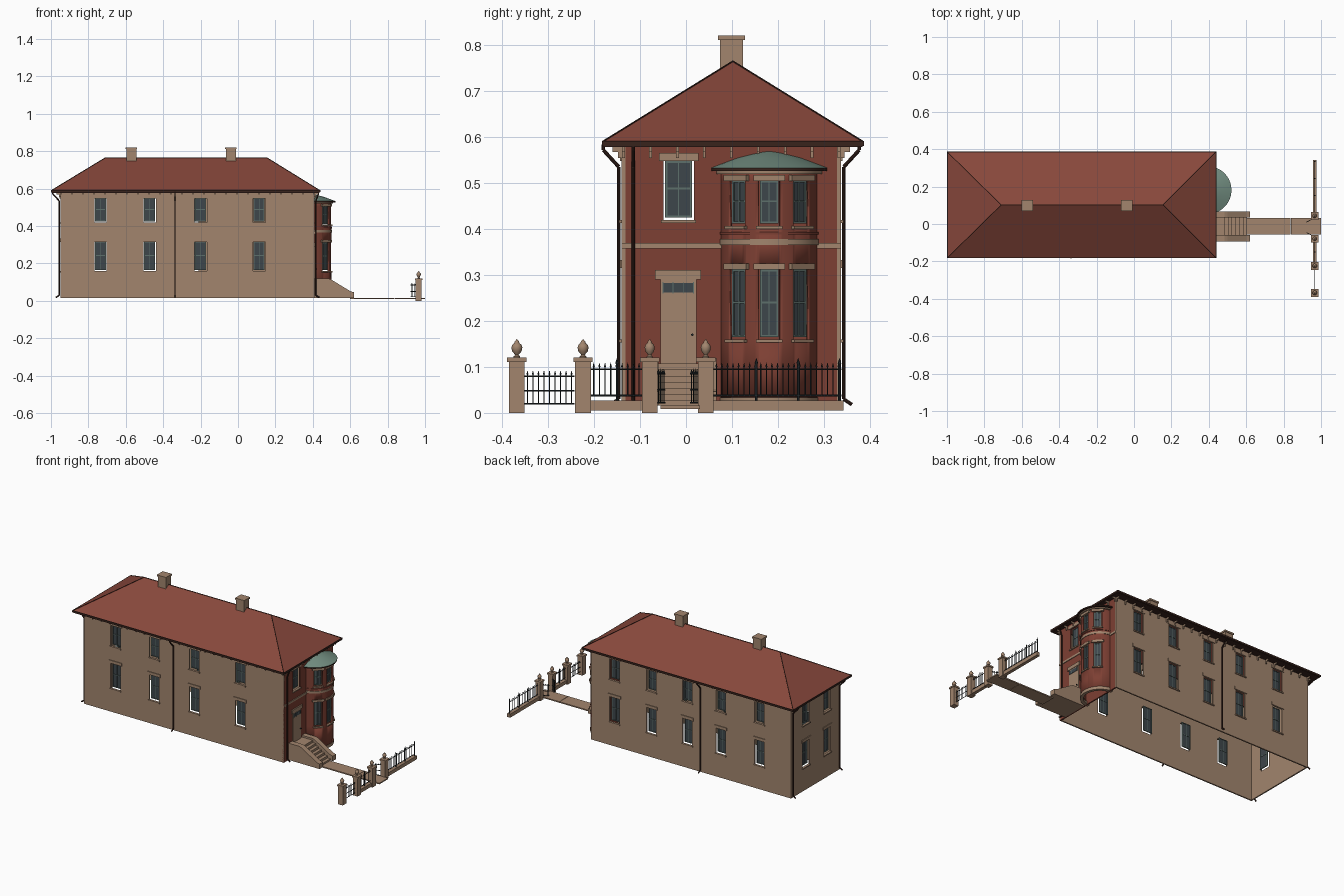
import bpy, bmesh
from math import pi, cos, sin, radians
from mathutils import Matrix, Vector

cube = bpy.data.objects.get("Cube")
if cube:
    bpy.data.objects.remove(cube)


def material(name, r, g, b):
    m = bpy.data.materials.new(name)
    m.use_nodes = True
    m.diffuse_color = (r, g, b, 1)
    m.node_tree.nodes["Principled BSDF"].inputs["Base Color"].default_value = (r, g, b, 1)
    return m


stone = material("sandstone", 0.36, 0.235, 0.155)
brick = material("red_brick", 0.205, 0.05, 0.033)
tile = material("roof_tile", 0.245, 0.064, 0.044)
copper = material("green_copper", 0.17, 0.27, 0.22)
glass = material("dark_glass", 0.048, 0.061, 0.07)
sash = material("sash_paint", 0.11, 0.16, 0.145)
metal = material("brown_metal", 0.04, 0.017, 0.012)
iron = material("black_iron", 0.015, 0.021, 0.024)

parts = {}


def part(name, mat):
    if name not in parts:
        parts[name] = (bmesh.new(), mat)
    return parts[name][0]


def box(name, mat, lo, hi, M=Matrix()):
    size = [b - a for a, b in zip(lo, hi)]
    mid = [(a + b) / 2 for a, b in zip(lo, hi)]
    bmesh.ops.create_cube(part(name, mat), size=1,
                          matrix=M @ Matrix.Translation(mid) @ Matrix.Diagonal((*size, 1)))


def rod(name, mat, a, b, r, r2=None, seg=6):
    a, b = Vector(a), Vector(b)
    turn = (b - a).to_track_quat('Z', 'Y').to_matrix().to_4x4()
    bmesh.ops.create_cone(part(name, mat), cap_ends=True, segments=seg, radius1=r,
                          radius2=r if r2 is None else r2, depth=(b - a).length,
                          matrix=Matrix.Translation((a + b) / 2) @ turn)


def pipe(name, mat, pts, r):
    for a, b in zip(pts, pts[1:]):
        rod(name, mat, a, b, r, seg=10)


def lathe(name, mat, profile, x, y, a0=0, a1=2 * pi, seg=16):
    bm = part(name, mat)
    rings = []
    for i in range(seg + 1):
        a = a0 + (a1 - a0) * i / seg
        rings.append([bm.verts.new((x + r * cos(a), y + r * sin(a), z)) for r, z in profile])
    for p, q in zip(rings, rings[1:]):
        for k in range(len(profile) - 1):
            bm.faces.new((p[k], q[k], q[k + 1], p[k + 1]))
    bmesh.ops.remove_doubles(bm, verts=bm.verts, dist=0.0001)


def prism(name, mat, pts, y0, y1):
    bm = part(name, mat)
    near = bm.faces.new([bm.verts.new((x, y0, z)) for x, z in pts])
    out = bmesh.ops.extrude_face_region(bm, geom=[near])["geom"]
    bmesh.ops.translate(bm, vec=(0, y1 - y0, 0), verts=[v for v in out if isinstance(v, bmesh.types.BMVert)])
    bm.faces.new([v for v in reversed(near.verts)]) if not near.is_valid else None
    bmesh.ops.recalc_face_normals(bm, faces=bm.faces)


def facing(x, y, angle):
    # local axes: u along the wall, v outward, z up
    c, s = cos(angle), sin(angle)
    return Matrix(((-s, c, 0, x), (c, s, 0, y), (0, 0, 1, 0), (0, 0, 0, 1)))


def panel(name, mat, us, z0, z1, holes, place):
    # wall sheet on a grid, leaving out the cells that fall in an opening
    us = sorted(set(us) | {u for h in holes for u in h[:2]})
    zs = sorted({z0, z1} | {z for h in holes for z in h[2:]})
    bm = part(name, mat)
    grid = [[bm.verts.new(place(u, z)) for z in zs] for u in us]
    for i in range(len(us) - 1):
        for j in range(len(zs) - 1):
            u, z = (us[i] + us[i + 1]) / 2, (zs[j] + zs[j + 1]) / 2
            if not any(a < u < b and c < z < d for a, b, c, d in holes):
                bm.faces.new((grid[i][j], grid[i + 1][j], grid[i + 1][j + 1], grid[i][j + 1]))


def window(M, u, z0, z1, w, deep=0.016, head=0.018):
    h, v = w / 2 - 0.006, -deep
    b, t = z0 + 0.005, z1
    m = (b + t) / 2
    box("window_glass", glass, (u - h, v - 0.002, b), (u + h, v, t), M)
    for s in (-1, 1):
        box("window_sashes", sash, (u + s * h - 0.0025, v - 0.004, b), (u + s * h + 0.0025, v + 0.003, t), M)
    for z in (b, m, t - 0.004):
        box("window_sashes", sash, (u - h, v - 0.004, z), (u + h, v + 0.003, z + 0.004), M)
    box("window_sashes", sash, (u - 0.0012, v - 0.003, b), (u + 0.0012, v + 0.002, t), M)
    box("window_lintels", stone, (u - w / 2 - 0.01, -0.008, z1), (u + w / 2 + 0.01, 0.004, z1 + head), M)
    box("window_sills", stone, (u - w / 2 - 0.005, -0.008, z0 - 0.007), (u + w / 2 + 0.005, 0.006, z0), M)


# Main walls with window openings
X0, X1, Y0, Y1, BASE, TOP = -0.95, 0.41, -0.14, 0.337, 0.016, 0.582
rows = ((0.16, 0.315), (0.42, 0.548))
W = 0.066
sides = (
    ("front_wall", stone, facing(0, Y0, -pi / 2), X0, X1, (-0.735, -0.472, -0.2, 0.113), rows),
    ("back_wall", stone, facing(0, Y1, pi / 2), -X1, -X0, (-0.25, 0, 0.245, 0.472, 0.735), rows),
    ("rear_end_wall", stone, facing(X0, 0, pi), -Y1, -Y0, (-0.19, 0.016), rows),
    ("entrance_wall", brick, facing(X1, 0, 0), Y0, Y1, (-0.016,), rows[1:]),
)
for name, mat, M, u0, u1, cols, levels in sides:
    holes = [(u - W / 2, u + W / 2, a, b) for u in cols for a, b in levels]
    panel(name, mat, (u0, u1), BASE, TOP, holes, lambda u, z: M @ Vector((u, 0, z)))
    for a, b in levels:
        for u in cols:
            window(M, u, a, b, W)
    # Eaves brackets
    n = round((u1 - u0) / 0.06)
    for i in range(n + 1):
        u = u0 + 0.004 + (u1 - u0 - 0.008) * i / n
        box("eaves_brackets", stone, (u - 0.003, -0.002, 0.555), (u + 0.003, 0.008, TOP), M)
        box("eaves_brackets", stone, (u - 0.003, 0.008, 0.568), (u + 0.003, 0.02, TOP), M)

# Hipped roof, ridge and gutters
E = (-0.997, 0.437, -0.18, 0.384)
bm = part("hipped_roof", tile)
c = [bm.verts.new((x, y, 0.591)) for x, y in ((E[0], E[2]), (E[1], E[2]), (E[1], E[3]), (E[0], E[3]))]
r0, r1 = bm.verts.new((-0.71, 0.102, 0.765)), bm.verts.new((0.155, 0.102, 0.765))
for f in ((c[0], c[1], r1, r0), (c[1], c[2], r1), (c[2], c[3], r0, r1), (c[3], c[0], r0)):
    bm.faces.new(f)
for a, b in ((c[0], r0), (c[3], r0), (c[1], r1), (c[2], r1), (r0, r1)):
    rod("ridge_caps", metal, a.co, b.co, 0.002)
for z0, z1, grow, inset in ((0.581, 0.592, 0.003, 0.008), (0.578, 0.583, 0, 0.05)):
    a, b, p, q = E[0] - grow, E[1] + grow, E[2] - grow, E[3] + grow
    for lo, hi in (((a, p), (b, p + inset)), ((a, q - inset), (b, q)),
                   ((a, p), (a + inset, q)), ((b - inset, p), (b, q))):
        box("gutters_and_soffit", metal, (*lo, z0), (*hi, z1))

# Chimneys
for x in (-0.57, -0.038):
    box("chimneys", stone, (x - 0.027, 0.074, 0.72), (x + 0.027, 0.124, 0.811))
    box("chimneys", stone, (x - 0.031, 0.07, 0.811), (x + 0.031, 0.128, 0.821))

# Downpipes with a kicked-out shoe
for x, y, angle in ((-0.337, Y0, -pi / 2), (X1, -0.115, 0), (X0, Y0 + 0.012, pi),
                    (X0, Y1 - 0.012, pi), (-0.337, Y1, pi / 2)):
    M = facing(x, y, angle)
    out = 0.04 if angle else 0.02
    pipe("downpipes", metal, [M @ Vector((0, v, z)) for v, z in
         ((0.024, 0.018), (0.006, 0.03), (0.006, 0.535), (out, 0.572), (out, 0.584))], 0.004)

# Round bay with three windows on each floor
BX, BY, BR = 0.393, 0.181, 0.106
bay_rows = ((0.16, 0.312, 0.013), (0.407, 0.505, 0.013))
bay_angles = [radians(a) for a in (-43, 0, 43)]
half = 0.024 / BR
panel("bay_wall", brick, [pi * i / 32 - pi / 2 for i in range(33)], 0.026, 0.528,
      [(a - half, a + half, z0, z1) for a in bay_angles for z0, z1, _ in bay_rows],
      lambda a, z: (BX + BR * cos(a), BY + BR * sin(a), z))
for a in bay_angles:
    M = facing(BX + BR * cos(a), BY + BR * sin(a), a)
    for z0, z1, head in bay_rows:
        window(M, 0, z0, z1, 0.048, 0.012, head)
for name, mat, r, z0, z1 in (("bay_base", stone, 0.108, 0.016, 0.034), ("bay_string_course", stone, 0.109, 0.365, 0.378),
                             ("bay_ledge", brick, 0.109, 0.388, 0.394), ("bay_cornice", stone, 0.116, 0.52, 0.528)):
    lathe(name, mat, ((0.09, z0), (r, z0), (r, z1), (0.09, z1), (0.09, z0)), BX, BY, -pi / 2, pi / 2, 32)
lathe("bay_roof_rim", metal, ((0.1, 0.526), (0.127, 0.526), (0.127, 0.533)), BX, BY, -pi / 2, pi / 2, 32)
lathe("bay_roof", copper, ((0.128, 0.533), (0.07, 0.555), (0, 0.573)), BX, BY, -pi / 2, pi / 2, 32)

# Entrance door, transom, lintel and string course
box("string_course", stone, (X1 - 0.002, Y0, 0.358), (X1 + 0.004, Y1, 0.37))
box("door", stone, (X1 - 0.002, -0.055, 0.108), (X1 + 0.004, 0.023, 0.29))
box("transom_glass", glass, (X1, -0.05, 0.262), (X1 + 0.006, 0.016, 0.283))
for y in (-0.05, -0.028, -0.006, 0.016):
    box("transom_bars", sash, (X1, y - 0.001, 0.26), (X1 + 0.007, y + 0.001, 0.285))
box("door_lintel", stone, (X1 - 0.002, -0.067, 0.29), (X1 + 0.007, 0.033, 0.311))
rod("door_handle", iron, (X1, 0.014, 0.17), (X1 + 0.012, 0.014, 0.17), 0.003)

# Entrance steps and sloping side walls
box("landing", stone, (X1, -0.06, BASE), (0.485, 0.034, 0.108))
for i in range(6):
    x = 0.485 + 0.02 * i
    box("steps", stone, (x, -0.06, BASE), (x + 0.02, 0.034, 0.094 - 0.0135 * i))
cheek = ((X1, BASE), (0.62, BASE), (0.62, 0.046), (0.6, 0.052), (0.5, 0.113), (0.485, 0.119), (X1, 0.119))
for i, (y0, y1) in enumerate(((-0.094, -0.06), (0.034, 0.066))):
    prism("step_side_wall_%d" % (i + 1), stone, cheek, y0, y1)

# Garden path
for x0, x1 in ((0.6, 0.838), (0.84, 1.0)):
    box("path", stone, (x0, -0.056, 0.009), (x1, 0.031, 0.016))

# Gate piers with urn finials
FX = 0.966
urn = ((0, 0.119), (0.6, 0.119), (0.6, 0.123), (0.3, 0.126), (0.85, 0.134), (1, 0.142),
       (0.85, 0.148), (0.45, 0.152), (0.4, 0.155), (0, 0.161))
for y, r in ((-0.368, 0.012), (-0.224, 0.012), (-0.079, 0.011), (0.043, 0.011)):
    box("gate_piers", stone, (FX - 0.016, y - 0.017, 0), (FX + 0.016, y + 0.017, 0.112))
    box("pier_caps", stone, (FX - 0.02, y - 0.021, 0.111), (FX + 0.02, y + 0.021, 0.12))
    lathe("urn_finials", stone, [(p * r, z) for p, z in urn], FX, y)

# Low garden walls
for y0, y1 in ((-0.207, -0.096), (0.06, 0.343)):
    box("garden_wall", stone, (FX - 0.01, y0, 0.005), (FX + 0.01, y1, 0.027))


def fence(name, p, q, n, bottom, top, rails):
    p, q = Vector((*p, 0)), Vector((*q, 0))
    up = Vector((0, 0, 1))
    for z in rails:
        rod(name, iron, p + up * z, q + up * z, 0.0018)
    for i in range(n):
        at = p.lerp(q, (i + 0.5) / n)
        rod(name, iron, at + up * bottom, at + up * (top - 0.01), 0.0012)
        rod(name, iron, at + up * (top - 0.01), at + up * top, 0.0024, 0)


# Railings, side gate and the open pair of gates
fence("left_railing", (FX, -0.207), (FX, -0.096), 9, 0.036, 0.11, (0.038, 0.095))
fence("right_railing", (FX, 0.06), (FX, 0.338), 23, 0.036, 0.11, (0.038, 0.095))
for y in (-0.15, 0.153, 0.244, 0.334):
    rod("railing_posts", iron, (FX, y, 0.026), (FX, y, 0.108), 0.0028)
    rod("railing_posts", iron, (FX, y, 0.108), (FX, y, 0.12), 0.004, 0)
fence("side_gate", (FX, -0.351), (FX, -0.243), 9, 0.02, 0.093, (0.02, 0.048, 0.08))
for y, s in ((-0.062, 1), (0.026, -1)):
    fence("open_gates", (0.953, y), (0.922, y + s * 0.016), 4, 0.022, 0.097, (0.022, 0.05, 0.085))

# Turn every part into an object
smooth = ("bay_wall", "bay_roof", "bay_base", "bay_string_course", "bay_ledge", "bay_cornice",
          "bay_roof_rim", "urn_finials", "downpipes")
for name, (bm, mat) in parts.items():
    mesh = bpy.data.meshes.new(name)
    bm.to_mesh(mesh)
    bm.free()
    mesh.materials.append(mat)
    ob = bpy.data.objects.new(name, mesh)
    bpy.context.collection.objects.link(ob)
    if name.endswith("_wall") and name != "garden_wall":
        ob.modifiers.new("thickness", 'SOLIDIFY').thickness = 0.008
    if name in smooth:
        bpy.ops.object.select_all(action='DESELECT')
        ob.select_set(True)
        bpy.context.view_layer.objects.active = ob
        bpy.ops.object.shade_smooth_by_angle(angle=radians(35))
